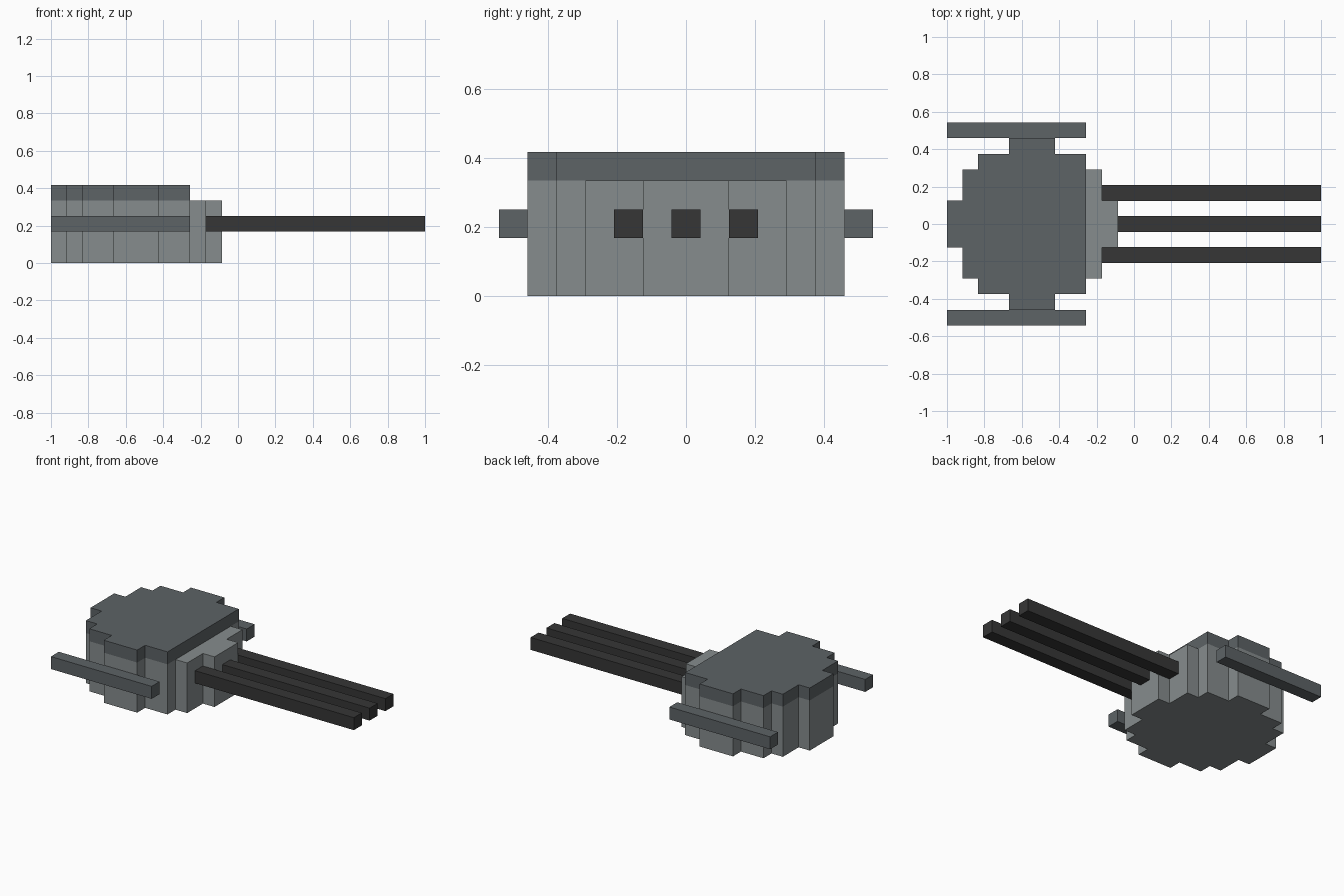
import bpy
import bmesh

cube = bpy.data.objects.get("Cube")
if cube:
    bpy.data.objects.remove(cube, do_unlink=True)


def material(name, srgb):
    """Flat material from an sRGB grey, stored as linear values."""
    col = [((c / 255 + 0.055) / 1.055) ** 2.4 for c in srgb] + [1.0]
    mat = bpy.data.materials.new(name)
    mat.use_nodes = True
    mat.diffuse_color = col
    bsdf = next(n for n in mat.node_tree.nodes if n.type == 'BSDF_PRINCIPLED')
    bsdf.inputs["Base Color"].default_value = col
    return mat


light_grey = material("light grey", (134, 140, 141))
slate_grey = material("slate grey", (93, 99, 102))
charcoal = material("charcoal", (54, 54, 54))


def prism(name, outline, z0, z1, mat):
    """Extrude a closed xy outline from z0 up to z1."""
    bm = bmesh.new()
    base = bm.faces.new([bm.verts.new((x, y, z0)) for x, y in outline])
    top = bmesh.ops.extrude_face_region(bm, geom=[base], use_keep_orig=True)
    verts = [v for v in top["geom"] if isinstance(v, bmesh.types.BMVert)]
    bmesh.ops.translate(bm, verts=verts, vec=(0, 0, z1 - z0))
    bmesh.ops.recalc_face_normals(bm, faces=bm.faces)
    mesh = bpy.data.meshes.new(name)
    bm.to_mesh(mesh)
    bm.free()
    mesh.materials.append(mat)
    obj = bpy.data.objects.new(name, mesh)
    bpy.context.collection.objects.link(obj)
    return obj


def bar(name, x0, x1, y0, y1, z0, z1, mat):
    return prism(name, [(x0, y0), (x1, y0), (x1, y1), (x0, y1)], z0, z1, mat)


def stepped(steps, x_end):
    """Blocky outline, symmetric in y, from (start x, half width) steps."""
    side = []
    ends = [x for x, _ in steps[1:]] + [x_end]
    for (x, w), nxt in zip(steps, ends):
        side += [(x, w), (nxt, w)]
    return side + [(x, -y) for x, y in reversed(side)]


# Stepped round turret: light body, slate roof cut short at the gun end
STEPS = [(-1.0, 0.125), (-0.918, 0.291), (-0.834, 0.375), (-0.668, 0.459),
         (-0.422, 0.375), (-0.257, 0.291), (-0.171, 0.125)]
prism("turret_body", stepped(STEPS, -0.086), 0.0, 0.334, light_grey)
prism("turret_roof", stepped(STEPS[:5], -0.257), 0.334, 0.417, slate_grey)

# Side rails resting against the widest part of the body
for side, s in (("left", 1), ("right", -1)):
    y0, y1 = sorted((s * 0.459, s * 0.542))
    bar(f"rail_{side}", -1.0, -0.257, y0, y1, 0.168, 0.251, slate_grey)

# Three square gun barrels, set slightly into the body
for name, y, x0 in (("outer_a", -0.166, -0.18), ("middle", 0.0, -0.095),
                    ("outer_b", 0.166, -0.18)):
    bar(f"barrel_{name}", x0, 1.0, y - 0.042, y + 0.042, 0.168, 0.251, charcoal)
